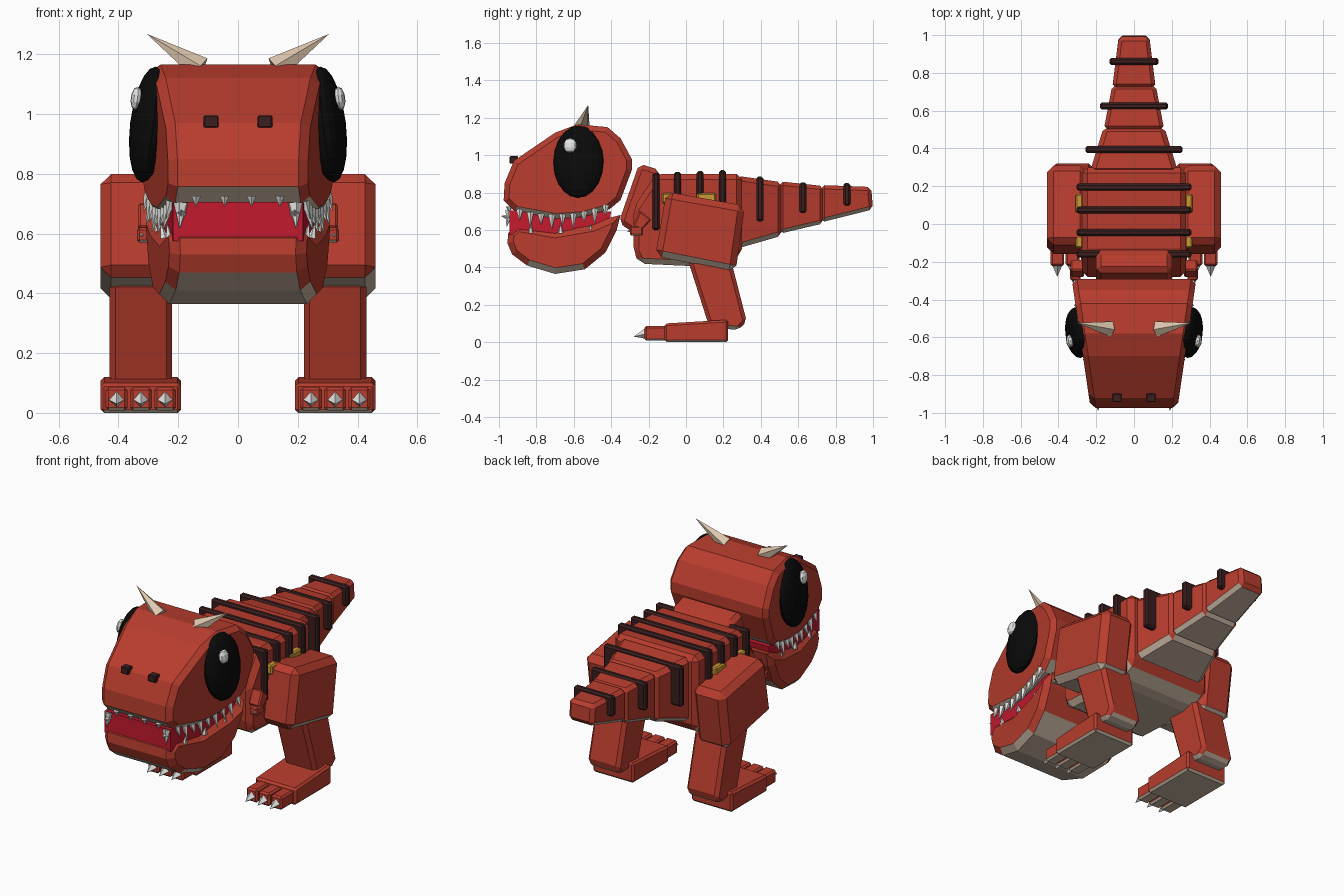
import bpy, bmesh
from math import radians
from mathutils import Vector, Matrix

cube = bpy.data.objects.get("Cube")
if cube:
    bpy.data.objects.remove(cube, do_unlink=True)


def material(name, rgb):
    m = bpy.data.materials.new(name)
    m.use_nodes = True
    m.diffuse_color = (*rgb, 1)
    m.node_tree.nodes["Principled BSDF"].inputs["Base Color"].default_value = (*rgb, 1)
    return m


RED = material("red skin", (0.48, 0.046, 0.027))
BELLY = material("belly beige", (0.58, 0.46, 0.36))
DARK = material("dark stripe", (0.042, 0.013, 0.013))
BLACK = material("eye black", (0.003, 0.003, 0.003))
MOUTH = material("mouth crimson", (0.55, 0.01, 0.026))
WHITE = material("tooth white", (0.78, 0.78, 0.76))
HORN = material("horn cream", (0.74, 0.58, 0.43))
GOLD = material("gold", (0.6, 0.32, 0.035))


def finish(bm, name, *mats):
    # With two materials, downward faces take the second one
    bmesh.ops.recalc_face_normals(bm, faces=bm.faces)
    bm.normal_update()
    if len(mats) > 1:
        for f in bm.faces:
            f.material_index = int(f.normal.z < -0.6)
    me = bpy.data.meshes.new(name)
    bm.to_mesh(me)
    bm.free()
    for m in mats:
        me.materials.append(m)
    ob = bpy.data.objects.new(name, me)
    bpy.context.collection.objects.link(ob)
    return ob


def prism(name, profile, w0, w1=None, x=0, bevel=0.025, caps_only=False, mats=(RED, BELLY)):
    # Side profile in (y, z) spread to half width w0 at its front, w1 at its back
    w1 = w0 if w1 is None else w1
    ys = [p[0] for p in profile]
    lo, hi = min(ys), max(ys)
    bm = bmesh.new()
    rings = []
    for s in (-1, 1):
        rings.append([bm.verts.new((x + s * (w0 + (w1 - w0) * (y - lo) / (hi - lo)), y, z))
                      for y, z in profile])
    caps = [bm.faces.new(r) for r in rings]
    n = len(profile)
    for i in range(n):
        j = (i + 1) % n
        bm.faces.new((rings[0][i], rings[0][j], rings[1][j], rings[1][i]))
    bmesh.ops.recalc_face_normals(bm, faces=bm.faces)
    if bevel:
        edges = {e for f in caps for e in f.edges} if caps_only else bm.edges
        bmesh.ops.bevel(bm, geom=list(edges), offset=bevel, segments=1,
                        affect='EDGES', clamp_overlap=True)
    return finish(bm, name, *mats)


def box(name, centre, size, bevel=0.008, mats=(RED, BELLY)):
    x, y, z = centre
    a, b, c = (v / 2 for v in size)
    outline = [(y - b, z - c), (y + b, z - c), (y + b, z + c), (y - b, z + c)]
    return prism(name, outline, a, x=x, bevel=bevel, mats=mats)


def spike(name, base, tip, radius, sides, mat):
    base, tip = Vector(base), Vector(tip)
    d = tip - base
    bm = bmesh.new()
    bmesh.ops.create_cone(bm, cap_ends=True, segments=sides, radius1=radius, radius2=0,
                          depth=d.length,
                          matrix=Matrix.Translation((base + tip) / 2)
                          @ d.to_track_quat('Z', 'Y').to_matrix().to_4x4())
    return finish(bm, name, mat)


def ball(name, centre, radii, tilt, yaw, mat, detail=20):
    bm = bmesh.new()
    m = (Matrix.Translation(centre) @ Matrix.Rotation(yaw, 4, 'Z')
         @ Matrix.Rotation(tilt, 4, 'Y') @ Matrix.Diagonal((*radii, 1)))
    bmesh.ops.create_uvsphere(bm, u_segments=detail, v_segments=detail // 2, radius=1, matrix=m)
    return finish(bm, name, mat)


# Head, jaw and mouth
prism("upper_head", [(-0.975, 0.757), (-0.915, 0.70), (-0.70, 0.66), (-0.55, 0.67), (-0.41, 0.71),
                     (-0.35, 0.76), (-0.29, 0.92), (-0.29, 0.98), (-0.35, 1.09), (-0.42, 1.15),
                     (-0.58, 1.165), (-0.70, 1.12), (-0.92, 0.97), (-0.97, 0.85)],
      0.23, 0.33, bevel=0.028, caps_only=True)
prism("lower_jaw", [(-0.90, 0.625), (-0.95, 0.585), (-0.955, 0.53), (-0.93, 0.47), (-0.85, 0.41),
                    (-0.70, 0.365), (-0.54, 0.39), (-0.43, 0.48), (-0.37, 0.60), (-0.35, 0.68),
                    (-0.41, 0.665), (-0.50, 0.625), (-0.70, 0.59)],
      0.225, 0.315, bevel=0.032, caps_only=True)
prism("mouth", [(-0.945, 0.575), (-0.42, 0.575), (-0.40, 0.70), (-0.70, 0.69), (-0.945, 0.705)],
      0.217, 0.265, bevel=0, mats=(MOUTH,))

# Neck and body
prism("neck", [(-0.36, 0.64), (-0.26, 0.57), (-0.12, 0.62), (-0.14, 0.92), (-0.25, 0.955)], 0.2)
prism("body", [(-0.28, 0.48), (-0.25, 0.42), (0.18, 0.40), (0.30, 0.47), (0.30, 0.90),
               (-0.16, 0.90), (-0.28, 0.72)], 0.275, bevel=0.03)

# Tail segments
prism("tail_base", [(0.27, 0.50), (0.515, 0.57), (0.515, 0.855), (0.27, 0.89)], 0.235, 0.16)
prism("tail_middle", [(0.50, 0.58), (0.735, 0.635), (0.735, 0.835), (0.50, 0.86)], 0.16, 0.115, bevel=0.02)
prism("tail_tip", [(0.72, 0.64), (1.0, 0.71), (0.99, 0.83), (0.72, 0.84)], 0.115, 0.08, bevel=0.02)

# Stripes around body and tail: y, half width, bottom, top
for i, (y, w, z0, z1) in enumerate([(-0.16, 0.305, 0.60, 0.905), (-0.045, 0.305, 0.60, 0.91),
                                    (0.075, 0.305, 0.60, 0.915), (0.195, 0.305, 0.60, 0.92),
                                    (0.395, 0.258, 0.645, 0.885), (0.625, 0.18, 0.69, 0.855),
                                    (0.86, 0.13, 0.73, 0.85)]):
    box(f"stripe_{i + 1}", (0, y, (z0 + z1) / 2), (2 * w, 0.037, z1 - z0), 0.01, (DARK,))

for s, side in ((1, "left"), (-1, "right")):
    # Eye, highlight, horn and nostril
    ball(f"{side}_eye", (s * 0.298, -0.575, 0.965), (0.062, 0.135, 0.195),
         -s * radians(7), -s * radians(6), BLACK)
    ball(f"{side}_eye_highlight", (s * 0.34, -0.62, 1.052), (0.019, 0.036, 0.04),
         -s * radians(7), -s * radians(6), WHITE, 10)
    spike(f"{side}_horn", (s * 0.125, -0.555, 1.15), (s * 0.305, -0.523, 1.268), 0.043, 5, HORN)
    box(f"{side}_nostril", (s * 0.09, -0.92, 0.975), (0.05, 0.045, 0.04), 0.004, (DARK,))

    # Upper teeth along the lip, alternating long and short
    for i in range(9):
        t = i / 8
        y = -0.89 + 0.46 * t
        x = 0.222 + 0.075 * t
        z = 0.67 + 0.15 * (t - 0.42) ** 2
        drop = 0.075 if i % 2 else 0.05
        spike(f"{side}_tooth_{i + 1}", (s * x, y, z + 0.01),
              (s * (x + 0.02), y, z - drop), 0.019, 5, WHITE)
    # Front corner tooth, forward fang and short front teeth
    spike(f"{side}_front_tooth", (s * 0.19, -0.94, 0.70), (s * 0.195, -0.96, 0.615), 0.026, 6, WHITE)
    spike(f"{side}_front_fang", (s * 0.19, -0.93, 0.665), (s * 0.19, -0.99, 0.675), 0.024, 4, WHITE)
    for i, x in enumerate((0.045, 0.14)):
        spike(f"{side}_small_tooth_{i + 1}", (s * x, -0.945, 0.725), (s * x, -0.945, 0.69), 0.018, 6, WHITE)
    for i, y in enumerate((-0.83, -0.67, -0.51)):
        x = 0.22 + 0.12 * (y + 0.9)
        spike(f"{side}_lower_tooth_{i + 1}", (s * x, y, 0.585), (s * (x + 0.01), y, 0.635), 0.016, 5, WHITE)

    # Gold side fittings
    for i, (y, length) in enumerate(((-0.09, 0.075), (0.11, 0.1))):
        box(f"{side}_gold_fitting_{i + 1}", (s * 0.29, y, 0.77), (0.04, length, 0.055), 0.008, (GOLD,))

    # Small arm and hand
    prism(f"{side}_arm", [(-0.285, 0.62), (-0.235, 0.60), (-0.185, 0.655), (-0.245, 0.705)],
          0.035, x=s * 0.30, bevel=0.008)
    box(f"{side}_hand", (s * 0.31, -0.265, 0.595), (0.055, 0.07, 0.05))
    spike(f"{side}_hand_claw", (s * 0.322, -0.295, 0.595), (s * 0.322, -0.315, 0.593), 0.009, 4, WHITE)

    # Thigh, shin and foot
    prism(f"{side}_thigh", [(-0.165, 0.46), (0.265, 0.375), (0.315, 0.73), (-0.105, 0.805)],
          0.105, x=s * 0.355, bevel=0.035)
    prism(f"{side}_shin", [(0.125, 0.08), (0.28, 0.065), (0.325, 0.11), (0.24, 0.44), (0.01, 0.44)],
          0.105, x=s * 0.325, bevel=0.02)
    prism(f"{side}_foot", [(-0.115, 0), (0.225, 0), (0.225, 0.12), (-0.115, 0.1)],
          0.135, x=s * 0.325, bevel=0.012)
    for i in range(3):
        x = s * (0.244 + 0.081 * i)
        box(f"{side}_toe_{i + 1}", (x, -0.16, 0.047), (0.073, 0.125, 0.078), 0.01)
        spike(f"{side}_toe_claw_{i + 1}", (x, -0.215, 0.045), (x, -0.28, 0.03), 0.028, 4, WHITE)
